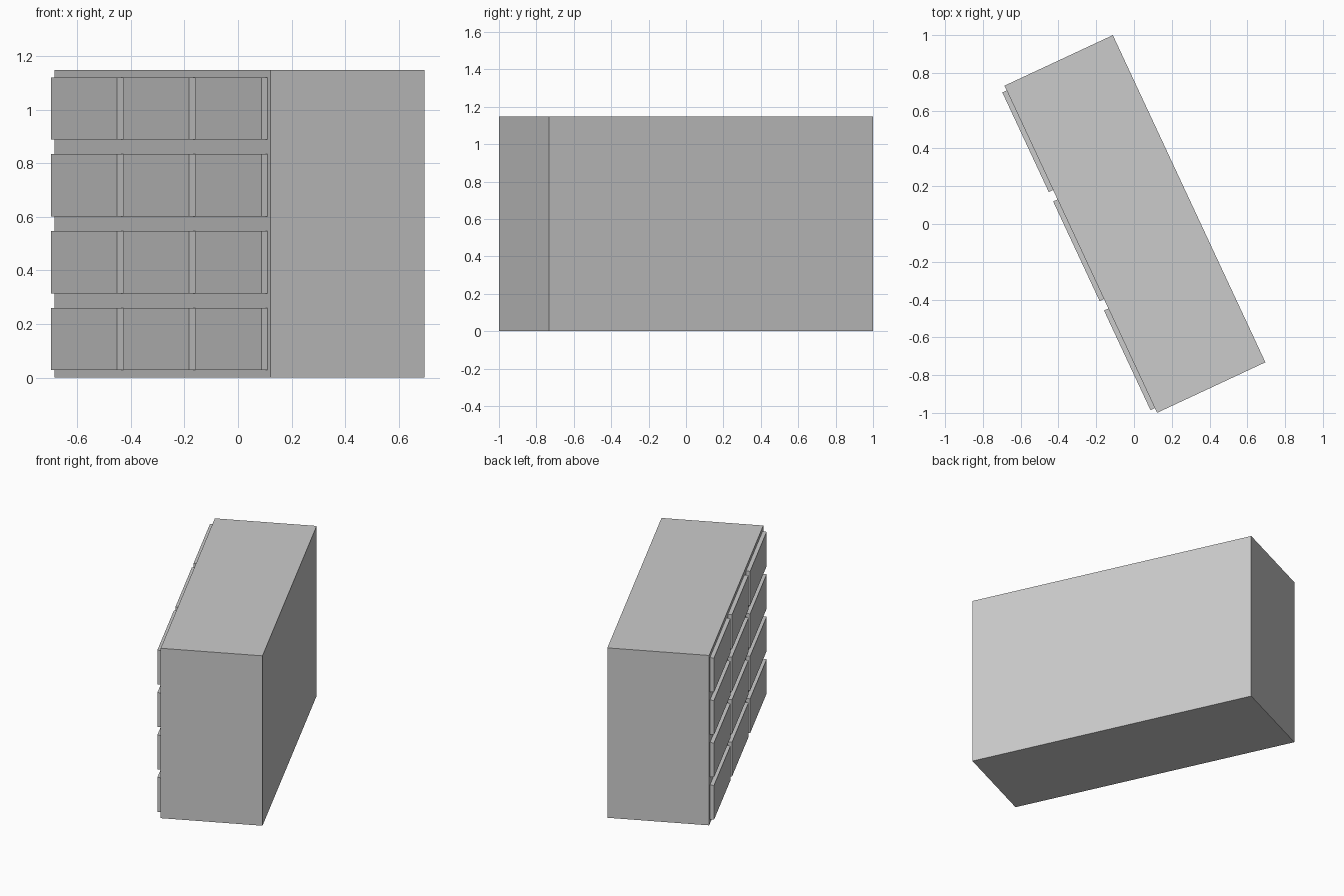
import bpy
import bmesh
from math import radians
from mathutils import Matrix

if "Cube" in bpy.data.objects:
    bpy.data.objects.remove(bpy.data.objects["Cube"])

W, D, H = 1.911, 0.633, 1.148      # cabinet width, depth, height
COLS, ROWS = 3, 4
GAP, THICK = 0.055, 0.0255         # spacing between drawer fronts, their thickness
PLACE = Matrix.Translation((0.005, 0, 0)) @ Matrix.Rotation(radians(-65), 4, 'Z')


def box(name, size, centre):
    bm = bmesh.new()
    bmesh.ops.create_cube(bm, size=1.0)
    bmesh.ops.scale(bm, vec=size, verts=bm.verts)
    mesh = bpy.data.meshes.new(name)
    bm.to_mesh(mesh)
    bm.free()
    ob = bpy.data.objects.new(name, mesh)
    ob.matrix_world = PLACE @ Matrix.Translation(centre)
    bpy.context.collection.objects.link(ob)
    return ob


# Cabinet body
box("cabinet_body", (W, D, H), (0, 0, H / 2))

# Grid of drawer fronts standing proud of the front face
cw, ch = W / COLS, H / ROWS
for r in range(ROWS):
    for c in range(COLS):
        box(f"drawer_front_{r + 1}_{c + 1}",
            (cw - GAP, THICK, ch - GAP),
            (-W / 2 + cw * (c + 0.5), -D / 2 - THICK / 2, ch * (r + 0.5)))
